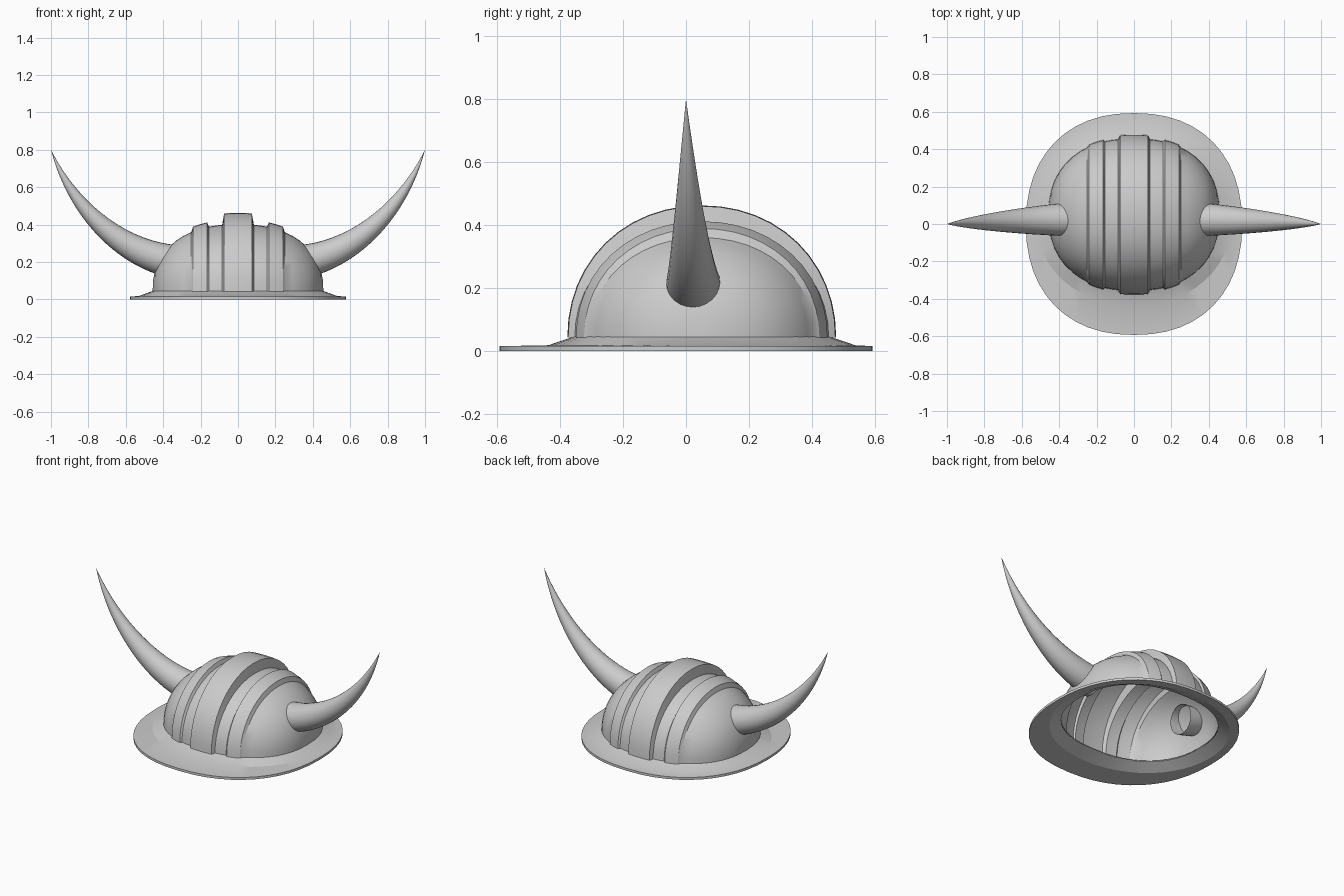
import bpy, bmesh, math
from mathutils import Vector

if "Cube" in bpy.data.objects:
    bpy.data.objects.remove(bpy.data.objects["Cube"])

CY, BASE = 0.05, 0.042      # dome centre in y, height of dome foot
A, B, H, N = 0.457, 0.407, 0.36, 2.3


def loft(name, rings, closed, angle=30):
    """Skin a list of equal-length point rings into one mesh object."""
    bm = bmesh.new()
    rows = [[bm.verts.new(p) for p in ring] for ring in rings]
    n = len(rows[0])
    for r0, r1 in zip(rows, rows[1:]):
        for i in range(n if closed else n - 1):
            j = (i + 1) % n
            bm.faces.new((r0[i], r0[j], r1[j], r1[i]))
    bmesh.ops.remove_doubles(bm, verts=bm.verts, dist=1e-4)
    bmesh.ops.recalc_face_normals(bm, faces=bm.faces)
    mesh = bpy.data.meshes.new(name)
    bm.to_mesh(mesh)
    bm.free()
    ob = bpy.data.objects.new(name, mesh)
    bpy.context.collection.objects.link(ob)
    bpy.ops.object.select_all(action='DESELECT')
    ob.select_set(True)
    bpy.context.view_layer.objects.active = ob
    bpy.ops.object.shade_smooth_by_angle(angle=math.radians(angle))
    return ob


def spow(v, e):
    return math.copysign(abs(v) ** e, v)


def oval(a, b, cy, z, n, count=48):
    pts = []
    for i in range(count):
        t = 2 * math.pi * i / count
        pts.append(Vector((a * spow(math.cos(t), 2 / n), cy + b * spow(math.sin(t), 2 / n), z)))
    return pts


# Dome shell: front-to-back arches, stepped outwards at the three ridges
CENTRE, SIDE, PLAIN = (0.02, 0.06), (0.01, 0.025), (0, 0)
half = [(0, CENTRE), (0.04, CENTRE), (0.074, CENTRE), (0.085, PLAIN), (0.12, PLAIN),
        (0.155, PLAIN), (0.165, SIDE), (0.205, SIDE), (0.24, SIDE), (0.25, PLAIN),
        (0.29, PLAIN), (0.33, PLAIN), (0.37, PLAIN), (0.40, PLAIN), (0.425, PLAIN),
        (0.443, PLAIN), (0.453, PLAIN), (A, PLAIN)]
stations = [(-x, r) for x, r in reversed(half[1:])] + half
arches = []
for x, (db, dh) in stations:
    g = max(0, 1 - (abs(x) / A) ** N) ** (1 / N)
    arch = []
    for i in range(25):
        t = math.pi * i / 24
        arch.append((x, CY - (B * g + db) * spow(math.cos(t), 0.96),
                     BASE + (H * g + dh) * abs(math.sin(t)) ** 0.96))
    arches.append(arch)
loft("dome_shell", arches, False)

# Brim: sloped collar, flat outer lip, rim edge and underside
loft("brim", [
    oval(A - 0.004, B - 0.002, CY, 0.046, N),
    oval(0.53, 0.487, CY, 0.018, 2.1),
    oval(0.578, 0.593, 0, 0.015, 2.25),
    oval(0.578, 0.593, 0, 0.0, 2.25),
    oval(0.53, 0.487, CY, 0.004, 2.1),
    oval(A - 0.004, B - 0.002, CY, 0.04, N)], True, 20)

# Horns: tapered tubes along a curved path, open at the root
path = [Vector(p) for p in ((0.33, 0.025, 0.2), (0.62, 0.018, 0.24),
                            (0.88, 0.006, 0.48), (1.0, 0, 0.8))]


def horn(name, side):
    p0, p1, p2, p3 = path
    rings = []
    for k in range(25):
        t = k / 24
        u = 1 - t
        c = u**3 * p0 + 3 * u * u * t * p1 + 3 * u * t * t * p2 + t**3 * p3
        d = (u * u * (p1 - p0) + 2 * u * t * (p2 - p1) + t * t * (p3 - p2)).normalized()
        across = Vector((0, 1, 0))
        up = d.cross(across).normalized()
        r = 0.09 * (1 - t ** 1.25)
        ring = []
        for i in range(24):
            a = 2 * math.pi * i / 24
            p = c + r * (math.cos(a) * across + math.sin(a) * up)
            ring.append((side * p.x, p.y, p.z))
        rings.append(ring)
    loft(name, rings, True, 60)


for name, side in (("horn_right", 1), ("horn_left", -1)):
    horn(name, side)
